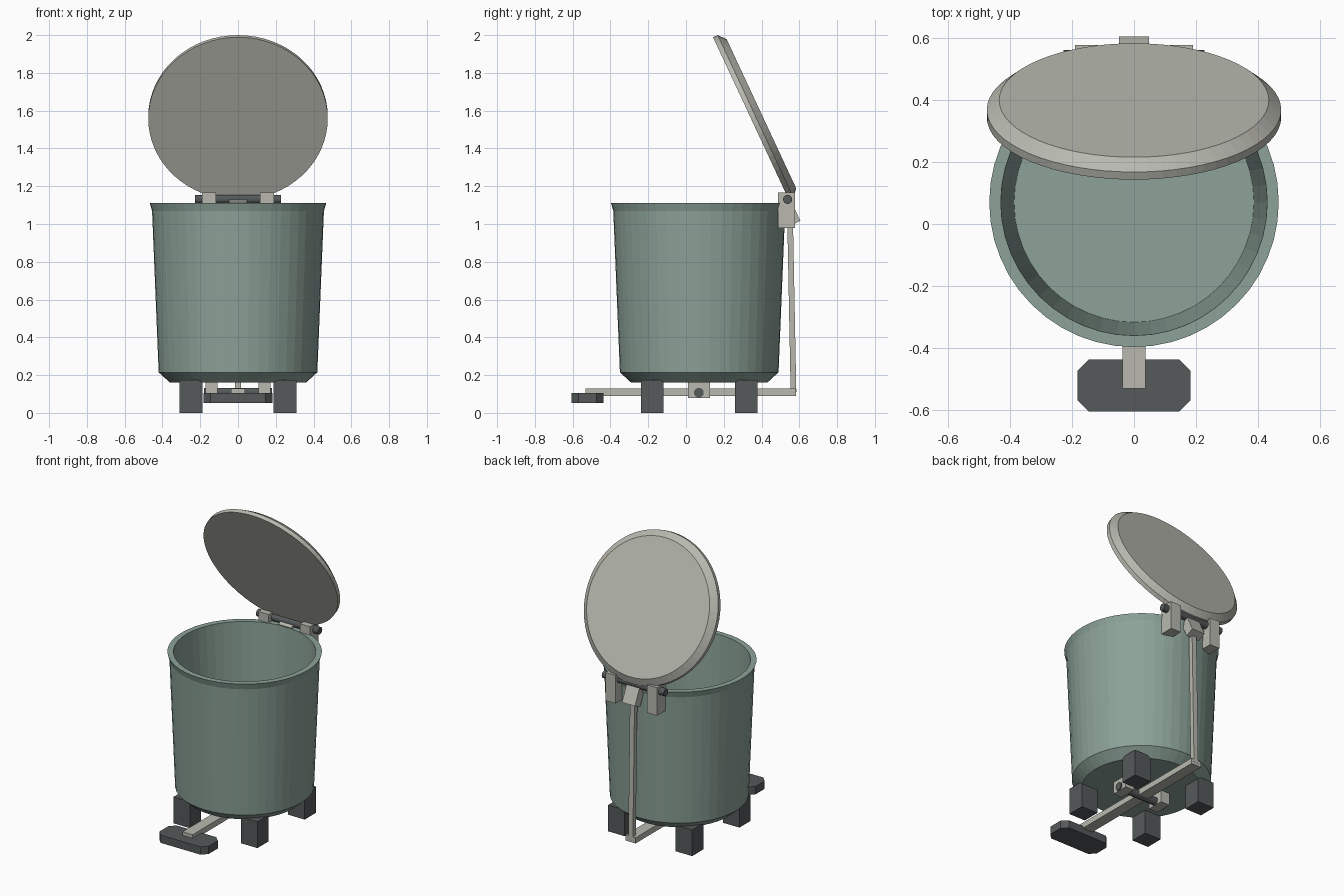
import bpy, bmesh, math
from mathutils import Vector

if "Cube" in bpy.data.objects:
    bpy.data.objects.remove(bpy.data.objects["Cube"])


def material(name, rgb):
    m = bpy.data.materials.new(name)
    m.diffuse_color = (*rgb, 1)
    m.use_nodes = True
    m.node_tree.nodes["Principled BSDF"].inputs["Base Color"].default_value = m.diffuse_color
    return m


GREEN = material("sage_green", (0.262, 0.361, 0.314))
LIGHT = material("warm_light_grey", (0.479, 0.485, 0.429))
DARK = material("charcoal", (0.091, 0.100, 0.102))

CY = 0.07                      # bin axis
OPEN = math.radians(25)        # lid lean from vertical


def finish(bm, name, mat, loc=(0, 0, 0), rx=0.0):
    bmesh.ops.recalc_face_normals(bm, faces=bm.faces)
    me = bpy.data.meshes.new(name)
    bm.to_mesh(me)
    bm.free()
    me.materials.append(mat)
    ob = bpy.data.objects.new(name, me)
    ob.location = loc
    ob.rotation_euler.x = rx
    bpy.context.collection.objects.link(ob)
    return ob


def box(name, mat, size, loc, rx=0.0):
    bm = bmesh.new()
    bmesh.ops.create_cube(bm, size=1)
    bmesh.ops.scale(bm, vec=size, verts=bm.verts)
    return finish(bm, name, mat, loc, rx)


def lathe(name, mat, profile, segs, loc, rx=0.0):
    """Turn an open (radius, z) profile and cap both ends."""
    bm = bmesh.new()
    rings = []
    for r, z in profile:
        rings.append([bm.verts.new((r * math.cos(2 * math.pi * i / segs),
                                    r * math.sin(2 * math.pi * i / segs), z))
                      for i in range(segs)])
    for a, b in zip(rings, rings[1:]):
        for i in range(segs):
            j = (i + 1) % segs
            bm.faces.new((a[i], a[j], b[j], b[i]))
    bm.faces.new(rings[0])
    bm.faces.new(rings[-1])
    return finish(bm, name, mat, loc, rx)


def axle(name, radius, half, loc):
    ob = lathe(name, DARK, [(radius, -half), (radius, half)], 16, loc)
    ob.rotation_euler.y = math.pi / 2
    return ob


# Bin body: chamfered base, tapered wall, flared rim, hollow inside
lathe("bin_body", GREEN,
      [(0.36, 0.16), (0.42, 0.215), (0.455, 1.07), (0.467, 1.11),
       (0.43, 1.11), (0.387, 0.22)], 48, (0, CY, 0))

# Open lid with bevelled edge
lathe("lid", LIGHT, [(0.475, 0), (0.475, 0.027), (0.435, 0.061)], 64,
      (0, 0.344, 1.558), OPEN - math.pi / 2)

# Lid hinge: rod, two brackets and the lever block on the lid
axle("hinge_rod", 0.024, 0.228, (0, 0.538, 1.13))
box("lid_lever", LIGHT, (0.096, 0.06, 0.14), (0, 0.549, 1.067), OPEN)

# Pedal pivot axle
axle("pedal_axle", 0.026, 0.18, (0, 0.068, 0.107))

for s, side in ((-1, "left"), (1, "right")):
    box(f"hinge_bracket_{side}", LIGHT, (0.075, 0.09, 0.187),
        (s * 0.153, 0.532, 1.073))
    box(f"pedal_bracket_{side}", LIGHT, (0.065, 0.115, 0.09),
        (s * 0.14, 0.069, 0.125))
    # Feet
    for t, end in ((-1, "front"), (1, "back")):
        box(f"foot_{end}_{side}", DARK, (0.122, 0.118, 0.175),
            (s * 0.249, CY + t * 0.249, 0.0875))

# Pedal arm and the push rod up to the lid
box("pedal_arm", LIGHT, (0.074, 1.115, 0.038), (0, 0.026, 0.109))
a, b = Vector((0, 0.569, 0.11)), Vector((0, 0.551, 1.03))
d = b - a
box("push_rod", LIGHT, (0.034, 0.03, d.length), (a + b) / 2,
    -math.atan2(d.y, d.z))

# Pedal: slab with clipped corners
px, py, c = 0.182, 0.084, 0.036
outline = [(px, py - c), (px - c, py), (c - px, py), (-px, py - c),
           (-px, c - py), (c - px, -py), (px - c, -py), (px, c - py)]
bm = bmesh.new()
base = bm.faces.new([bm.verts.new((x, y, 0)) for x, y in outline])
top = bmesh.ops.extrude_face_region(bm, geom=[base])["geom"]
bmesh.ops.translate(bm, vec=(0, 0, 0.052),
                    verts=[v for v in top if isinstance(v, bmesh.types.BMVert)])
if not any(abs(f.calc_center_median().z) < 1e-6 for f in bm.faces):
    bm.faces.new([v for v in bm.verts if v.co.z < 0.01])
finish(bm, "pedal", DARK, (0, -0.521, 0.053))
